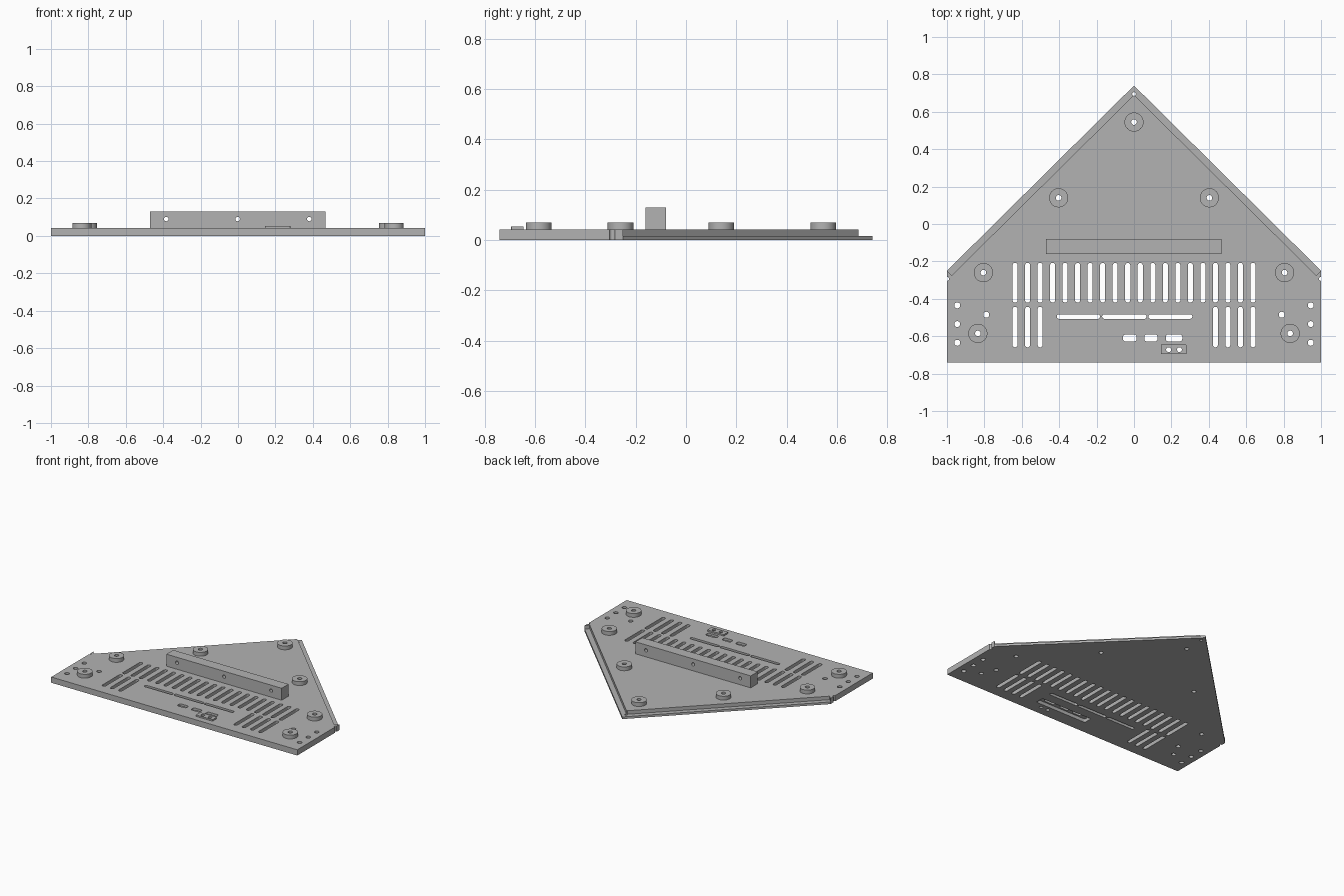
import bpy, bmesh, math
from mathutils import Matrix

if "Cube" in bpy.data.objects:
    bpy.data.objects.remove(bpy.data.objects["Cube"])

grey = bpy.data.materials.new("plain grey")
grey.diffuse_color = (0.45, 0.45, 0.45, 1)
grey.use_nodes = True
grey.node_tree.nodes["Principled BSDF"].inputs["Base Color"].default_value = grey.diffuse_color


def rounded(cx, cy, w, h, r, seg=6):
    """Rounded rectangle outline; becomes a slot or circle when r is half a side."""
    pts = []
    for k, (sx, sy) in enumerate([(1, 1), (-1, 1), (-1, -1), (1, -1)]):
        for i in range(seg + 1):
            a = math.pi / 2 * (k + i / seg)
            p = (cx + sx * (w / 2 - r) + r * math.cos(a),
                 cy + sy * (h / 2 - r) + r * math.sin(a))
            if not pts or math.dist(p, pts[-1]) > 1e-5:
                pts.append(p)
    if math.dist(pts[0], pts[-1]) < 1e-5:
        pts.pop()
    return pts


def circle(x, y, r):
    return rounded(x, y, 2 * r, 2 * r, r)


def prisms(name, items, matrix=None):
    """One object made of upright prisms: (outline, bottom, top)."""
    bm = bmesh.new()
    for pts, z0, z1 in items:
        lo = [bm.verts.new((x, y, z0)) for x, y in pts]
        hi = [bm.verts.new((x, y, z1)) for x, y in pts]
        bm.faces.new(lo[::-1])
        bm.faces.new(hi)
        n = len(pts)
        for i in range(n):
            j = (i + 1) % n
            bm.faces.new((lo[i], lo[j], hi[j], hi[i]))
    if matrix:
        bm.transform(matrix)
    bmesh.ops.recalc_face_normals(bm, faces=bm.faces)
    me = bpy.data.meshes.new(name)
    bm.to_mesh(me)
    bm.free()
    me.materials.append(grey)
    ob = bpy.data.objects.new(name, me)
    bpy.context.collection.objects.link(ob)
    return ob


def cut(ob, *cutters):
    """Subtract the cutters and bake the result."""
    for c in cutters:
        c.hide_render = True
        m = ob.modifiers.new("cut", 'BOOLEAN')
        m.operation, m.solver, m.object = 'DIFFERENCE', 'EXACT', c
    dg = bpy.context.evaluated_depsgraph_get()
    me = bpy.data.meshes.new_from_object(ob.evaluated_get(dg))
    ob.modifiers.clear()
    ob.data = me


def smooth(ob):
    bpy.ops.object.select_all(action='DESELECT')
    ob.select_set(True)
    bpy.context.view_layer.objects.active = ob
    bpy.ops.object.shade_smooth_by_angle(angle=math.radians(35))


TOP = 0.042
bosses = [(0, 0.545)] + [(s * x, y) for s in (-1, 1) for x, y in
                         [(0.403, 0.14), (0.805, -0.26), (0.835, -0.585)]]
tab_holes = [(0.185, -0.672), (0.243, -0.672)]

# Round holes
holes = [circle(x, y, 0.015) for x, y in bosses]
holes += [circle(x, y, 0.013) for x, y in tab_holes]
holes.append(circle(0, 0.695, 0.01))
for s in (-1, 1):
    holes += [circle(s * 0.945, y, 0.016) for y in (-0.435, -0.535, -0.635)]
    holes += [circle(s * 0.79, -0.485, 0.016), circle(s, -0.293, 0.011)]

# Vent slots: full upper row, partial lower row, three lying slots
for i in range(20):
    x = -0.636 + i * 1.272 / 19
    holes.append(rounded(x, -0.314, 0.027, 0.213, 0.0135))
    if i < 3 or i > 15:
        holes.append(rounded(x, -0.551, 0.027, 0.217, 0.0135))
for x0, x1 in [(-0.413, -0.182), (-0.17, 0.067), (0.077, 0.312)]:
    holes.append(rounded((x0 + x1) / 2, -0.495, x1 - x0, 0.024, 0.012))

# Small port openings
for x0, x1 in [(-0.058, 0.014), (0.055, 0.125), (0.17, 0.258)]:
    holes.append(rounded((x0 + x1) / 2, -0.609, x1 - x0, 0.037, 0.012))

hole_cutter = prisms("hole_cutter", [(p, -0.1, 0.3) for p in holes])

# Stepped rim along the slanted edges, and pocket under the ports
rim = [(0.975, -0.275), (1.05, -0.2), (0, 0.9), (-1.05, -0.2), (-0.975, -0.275), (0, 0.69)]
step_cutter = prisms("step_cutter", [
    (rim, 0.016, 0.1),
    (rounded(0.1, -0.609, 0.42, 0.062, 0.01), -0.05, 0.025)])

# Base plate
plate = prisms("base_plate", [
    ([(-1, -0.74), (1, -0.74), (1, -0.25), (0, 0.74), (-1, -0.25)], 0, TOP)])
cut(plate, step_cutter, hole_cutter)

# Mounting bosses
boss = prisms("mounting_bosses", [(rounded(x, y, 0.102, 0.102, 0.051, 10), TOP, 0.07)
                                  for x, y in bosses])
cut(boss, hole_cutter)

# Small raised tab
tab = prisms("raised_tab", [(rounded(0.212, -0.67, 0.135, 0.05, 0.001, 1), TOP, 0.053)])
cut(tab, hole_cutter)

# Upright bar with cross holes
bar = prisms("upright_bar", [
    ([(-0.47, -0.16), (0.467, -0.16), (0.467, -0.08), (-0.47, -0.08)], TOP, 0.13)])
bar_cutter = prisms("bar_cutter", [(circle(x, 0.09, 0.012), -0.3, 0.3)
                                   for x in (-0.384, -0.002, 0.381)],
                    Matrix.Rotation(math.pi / 2, 4, 'X'))
cut(bar, bar_cutter)

for c in (hole_cutter, step_cutter, bar_cutter):
    bpy.data.objects.remove(c)
for ob in (plate, boss, tab, bar):
    smooth(ob)
